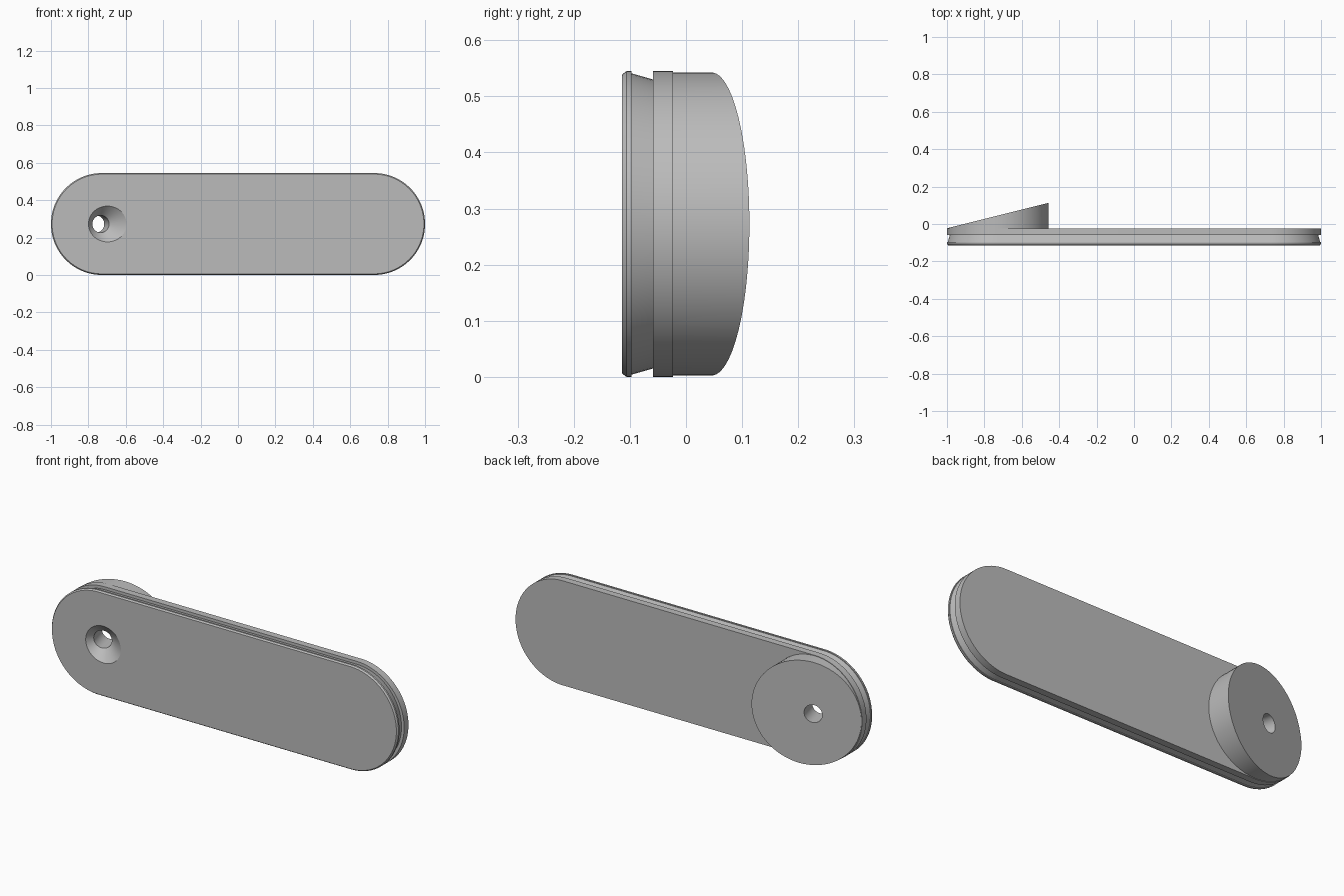
import bpy, bmesh, math
from mathutils import Matrix, Vector

if "Cube" in bpy.data.objects:
    bpy.data.objects.remove(bpy.data.objects["Cube"])

R = 0.2725          # end radius of the bar
HALF = 1 - R        # distance of the end centres from the middle
SEGS = 48

grey = bpy.data.materials.new("plain grey")
grey.use_nodes = True
colour = (0.5, 0.5, 0.5, 1)
grey.diffuse_color = colour
grey.node_tree.nodes["Principled BSDF"].inputs["Base Color"].default_value = colour


def make_object(name, bm):
    bmesh.ops.recalc_face_normals(bm, faces=bm.faces)
    mesh = bpy.data.meshes.new(name)
    bm.to_mesh(mesh)
    bm.free()
    mesh.materials.append(grey)
    obj = bpy.data.objects.new(name, mesh)
    bpy.context.collection.objects.link(obj)
    return obj


def loft(name, rings, outline):
    """Skin a stack of (radius, position) rings and cap both ends."""
    bm = bmesh.new()
    loops = [[bm.verts.new(p) for p in outline(r, y)] for r, y in rings]
    for a, b in zip(loops, loops[1:]):
        for i in range(len(a)):
            j = (i + 1) % len(a)
            bm.faces.new((a[i], a[j], b[j], b[i]))
    bm.faces.new(loops[0])
    bm.faces.new(loops[-1])
    return make_object(name, bm)


def stadium(r, y):
    points = []
    for side in (1, -1):
        for i in range(SEGS + 1):
            a = math.pi * (i / SEGS - 0.5)
            points.append((side * (HALF + r * math.cos(a)), y,
                           R + side * r * math.sin(a)))
    return points


# Bar with chamfered front lip and a dovetail groove round the edge
bar = loft("grooved_bar", [
    (R - 0.006, -0.114), (R, -0.106), (R, -0.097), (R - 0.004, -0.097),
    (R - 0.015, -0.059), (R, -0.059), (R, -0.023)], stadium)

# Round foot on the back, sliced at a slant
SLOPE = 0.25
PAD = 0.27


def pad_outline(r, y):
    return [(-HALF + r * math.cos(2 * math.pi * i / 96), y,
             R + r * math.sin(2 * math.pi * i / 96)) for i in range(96)]


foot = loft("slanted_foot", [(PAD, -0.035), (PAD, 0.1)], pad_outline)
for v in foot.data.vertices:
    if v.co.y > 0:
        v.co.y = -0.022 + SLOPE * (v.co.x + HALF + PAD)

# Countersunk screw hole, square to the slanted face
axis = Vector((-SLOPE, 1, 0)).normalized()
turn = Matrix.Translation((-0.722, -0.114, R)) @ Vector((0, 1, 0)).rotation_difference(axis).to_matrix().to_4x4()


def hole_outline(r, y):
    return [turn @ Vector((r * math.cos(2 * math.pi * i / SEGS), y,
                           r * math.sin(2 * math.pi * i / SEGS))) for i in range(SEGS)]


cutter = loft("hole_cutter", [(0.141, -0.05), (0.046, 0.049), (0.046, 0.4)], hole_outline)
cutter.hide_render = True

for obj in (bar, foot):
    mod = obj.modifiers.new("screw hole", "BOOLEAN")
    mod.operation = "DIFFERENCE"
    mod.solver = "EXACT"
    mod.object = cutter
    bpy.ops.object.select_all(action="DESELECT")
    obj.select_set(True)
    bpy.context.view_layer.objects.active = obj
    bpy.ops.object.modifier_apply(modifier=mod.name)
    bpy.ops.object.shade_smooth_by_angle(angle=math.radians(25))

bpy.data.objects.remove(cutter)
